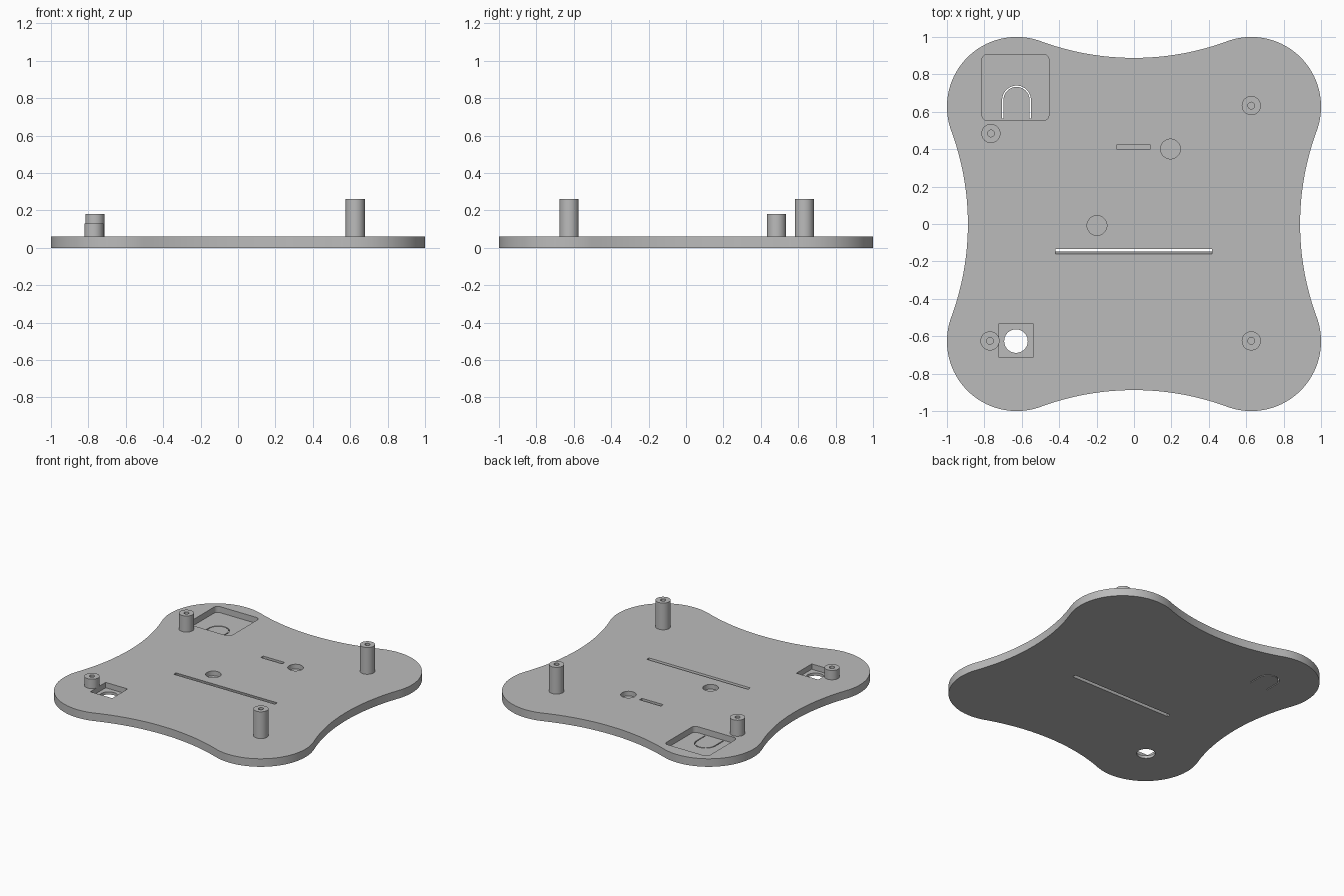
import bpy
import bmesh
from math import pi, cos, sin, atan2, hypot

old = bpy.data.objects.get("Cube")
if old:
    bpy.data.objects.remove(old, do_unlink=True)

grey = bpy.data.materials.new("plain grey")
grey.use_nodes = True
COLOUR = (0.5, 0.5, 0.5, 1)
grey.diffuse_color = COLOUR
grey.node_tree.nodes["Principled BSDF"].inputs["Base Color"].default_value = COLOUR

THICK = 0.06


def arc(cx, cy, r, a0, a1, n):
    return [(cx + r * cos(a0 + (a1 - a0) * i / n),
             cy + r * sin(a0 + (a1 - a0) * i / n)) for i in range(n + 1)]


def circle(cx, cy, r, n=48):
    return arc(cx, cy, r, 0, 2 * pi, n)[:-1]


def rectangle(x0, x1, y0, y1, r=0):
    if not r:
        return [(x0, y0), (x1, y0), (x1, y1), (x0, y1)]
    corners = [(x1 - r, y1 - r), (x0 + r, y1 - r), (x0 + r, y0 + r), (x1 - r, y0 + r)]
    return [p for k, (x, y) in enumerate(corners)
            for p in arc(x, y, r, k * pi / 2, (k + 1) * pi / 2, 8)]


def prism(name, outline, z0, z1, lean=0):
    """Extrude an outline upward; lean shifts the top along y."""
    bm = bmesh.new()
    base = bm.faces.new([bm.verts.new((x, y, z0)) for x, y in outline])
    top = bmesh.ops.extrude_face_region(bm, geom=[base])["geom"]
    bmesh.ops.translate(bm, vec=(0, lean, z1 - z0),
                        verts=[v for v in top if isinstance(v, bmesh.types.BMVert)])
    bmesh.ops.recalc_face_normals(bm, faces=bm.faces)
    mesh = bpy.data.meshes.new(name)
    bm.to_mesh(mesh)
    bm.free()
    mesh.materials.append(grey)
    obj = bpy.data.objects.new(name, mesh)
    bpy.context.collection.objects.link(obj)
    return obj


def activate(obj):
    bpy.ops.object.select_all(action='DESELECT')
    obj.select_set(True)
    bpy.context.view_layer.objects.active = obj


def cut(obj, outline, z0, z1, lean=0):
    cutter = prism("cutter", outline, z0, z1, lean)
    cutter.hide_render = True
    mod = obj.modifiers.new("cut", 'BOOLEAN')
    mod.operation, mod.solver, mod.object = 'DIFFERENCE', 'EXACT', cutter
    activate(obj)
    bpy.ops.object.modifier_apply(modifier=mod.name)
    bpy.data.objects.remove(cutter, do_unlink=True)


def smooth(obj):
    activate(obj)
    bpy.ops.object.shade_smooth_by_angle(angle=pi / 6)


# Plate outline: four round lobes joined by tangent hollow arcs
LOBE, WAIST = 0.627, 0.888
r = 1 - LOBE
gap = WAIST - LOBE
hollow = (LOBE ** 2 + gap ** 2 - r ** 2) / (2 * (r - gap))
centre = WAIST + hollow
tangent = atan2(centre - LOBE, -LOBE)
half = atan2(LOBE, centre - LOBE)
quarter = arc(LOBE, LOBE, r, pi / 2 - tangent, tangent, 40)
quarter += arc(0, centre, hollow, -pi / 2 + half, -pi / 2 - half, 32)[1:-1]
outline = []
for k in range(4):
    c, s = round(cos(k * pi / 2)), round(sin(k * pi / 2))
    outline += [(x * c - y * s, x * s + y * c) for x, y in quarter]
plate = prism("base_plate", outline, 0, THICK)

# Large rounded pocket with a thin U-shaped slit through its floor
cut(plate, rectangle(-0.813, -0.455, 0.553, 0.907, 0.03), 0.015, 0.1)
slit = [(-0.551, 0.565)] + arc(-0.628, 0.663, 0.077, 0, pi, 24) + [(-0.705, 0.565)]
slit += [(-0.698, 0.565)] + arc(-0.628, 0.663, 0.07, pi, 0, 24) + [(-0.558, 0.565)]
cut(plate, slit, -0.05, 0.04)

# Small square pocket with a round hole through its floor
cut(plate, rectangle(-0.722, -0.54, -0.714, -0.532), 0.02, 0.1)
cut(plate, circle(-0.631, -0.626, 0.063), -0.05, 0.04)

# Round recesses and short groove
for x, y in ((0.195, 0.401), (-0.198, -0.008)):
    cut(plate, circle(x, y, 0.053), 0.025, 0.1)
cut(plate, rectangle(-0.09, 0.086, 0.398, 0.426), 0.025, 0.1)

# Long leaning slot through the plate
cut(plate, rectangle(-0.42, 0.418, -0.134, -0.107), -THICK, 2 * THICK, -0.039)
smooth(plate)

# Hollow posts
POSTS = {
    "back_left_post": (0.627, 0.633, 0.26),
    "front_left_post": (0.627, -0.625, 0.26),
    "back_right_post": (-0.765, 0.484, 0.18),
    "front_right_post": (-0.77, -0.625, 0.13),
}
for name, (x, y, top) in POSTS.items():
    post = prism(name, circle(x, y, 0.051), THICK - 0.01, top)
    cut(post, circle(x, y, 0.018, 24), THICK, top + 0.1)
    smooth(post)
